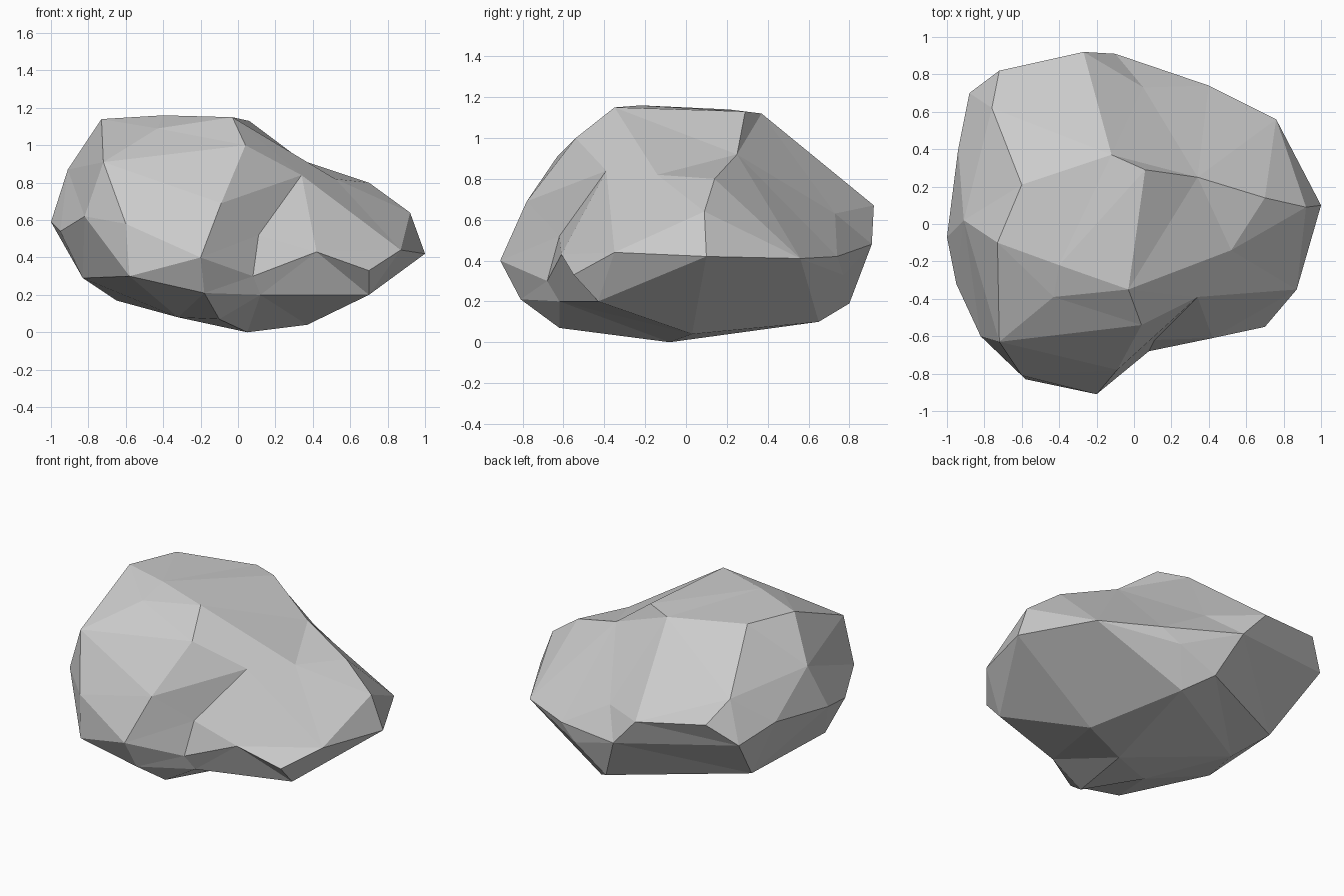
import bpy, bmesh
from mathutils import Vector

# Characteristic corners of the boulder, from crown to base
crown = [(.04, -.54, 1.0), (-.03, -.35, 1.15), (-.4, -.22, 1.16), (-.73, -.1, 1.14),
         (-.6, .21, 1.14), (-.12, .37, 1.12), (.06, .29, 1.13), (-.43, -.39, 1.09)]
shoulder = [(-.72, -.63, .91), (.34, -.39, .84), (.34, .25, .92), (.7, .14, .8),
            (.52, -.14, .82), (-.76, .62, .84), (-.91, .02, .87), (.05, .73, .63)]
girdle = [(-.2, -.91, .4), (-.58, -.83, .3), (-.09, -.78, .69), (-.6, -.81, .58),
          (-.82, -.6, .62), (-.95, -.32, .54), (-1, -.07, .59), (-.94, .4, .65),
          (-.88, .7, .59), (-.72, .82, .73), (-.27, .92, .67), (-.1, .91, .48),
          (.4, .74, .42), (.28, .77, .33), (.76, .56, .41), (.92, .09, .64),
          (1, .1, .42), (.87, -.35, .44), (.7, -.55, .33), (.42, -.61, .43)]
base = [(.11, -.62, .52), (.08, -.68, .3), (.12, -.62, .2), (-.83, -.28, .29),
        (-.18, -.81, .21), (.7, -.43, .2), (-.1, -.62, .07), (-.32, -.29, .08),
        (.05, -.08, 0), (.37, .03, .04), (.17, .65, .1), (.03, .8, .19),
        (-.65, .14, .17), (-.75, .38, .25)]

# Skin the corners on a sphere, then move them out so shallow hollows survive
bm = bmesh.new()
target = bm.verts.layers.float_vector.new("target")
for p in crown + shoulder + girdle + base:
    d = Vector((p[0], p[1], (p[2] - .55) * 1.6)).normalized()
    bm.verts.new(d)[target] = Vector(p)
bmesh.ops.convex_hull(bm, input=bm.verts[:])
for v in bm.verts:
    v.co = v[target].copy()
bm.verts.layers.float_vector.remove(target)
bmesh.ops.recalc_face_normals(bm, faces=bm.faces[:])

mesh = bpy.data.meshes.new("boulder")
bm.to_mesh(mesh)
bm.free()
boulder = bpy.data.objects.new("boulder", mesh)
bpy.context.collection.objects.link(boulder)
